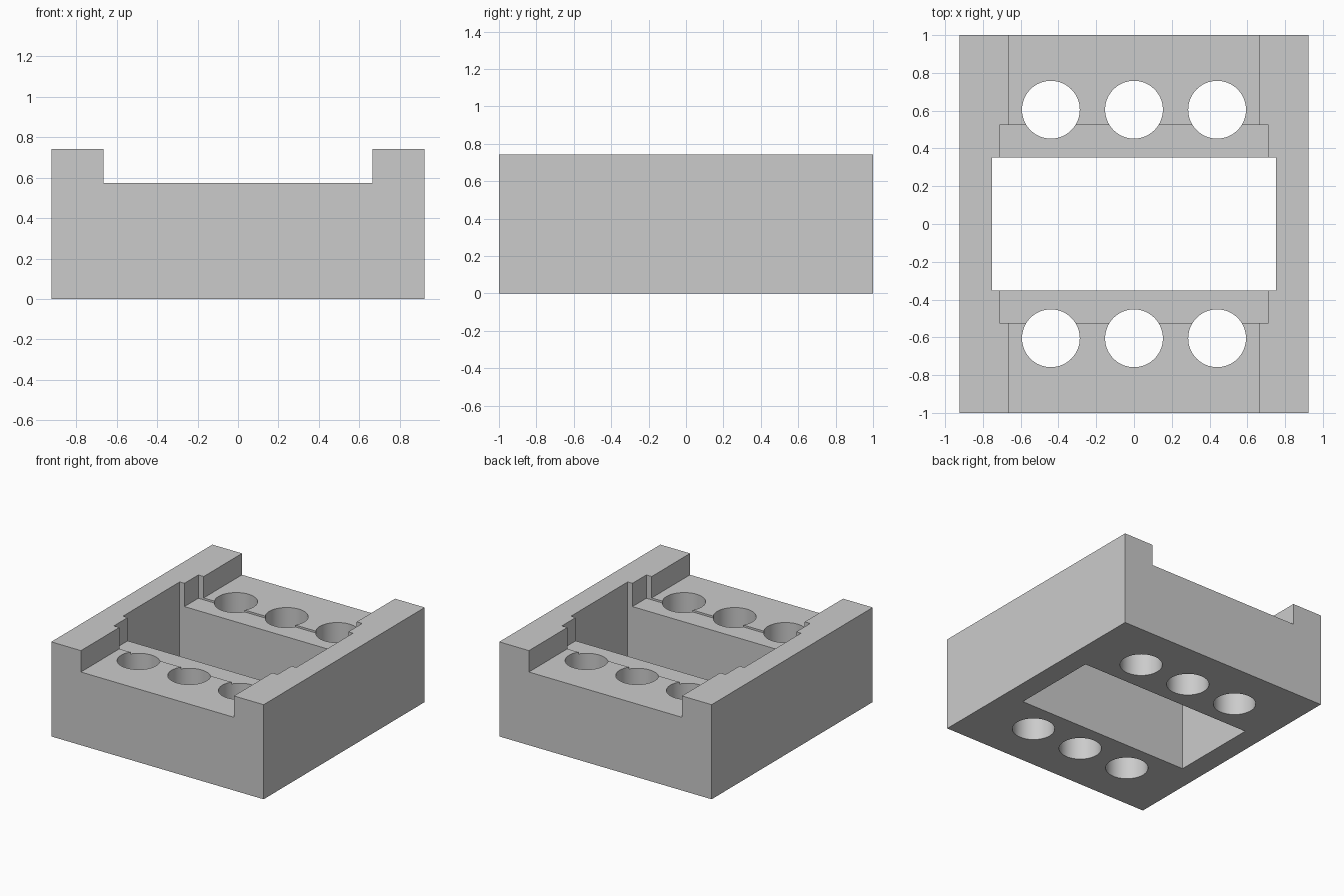
import bpy
import math

cube = bpy.data.objects.get("Cube")
if cube:
    bpy.data.objects.remove(cube, do_unlink=True)

WIDTH, DEPTH, HEIGHT = 1.846, 2.0, 0.743
DECK = 0.575          # height of the deck between the side rails
RECESS = 0.56         # slightly lower middle band of the deck

grey = bpy.data.materials.new("light grey")
grey.use_nodes = True
colour = (0.6, 0.6, 0.6, 1)
grey.diffuse_color = colour
grey.node_tree.nodes["Principled BSDF"].inputs["Base Color"].default_value = colour


def box(name, width, depth, bottom, top):
    bpy.ops.mesh.primitive_cube_add(size=1, location=(0, 0, (bottom + top) / 2))
    obj = bpy.context.object
    obj.name = name
    obj.scale = (width, depth, top - bottom)
    bpy.ops.object.transform_apply(location=True, rotation=False, scale=True)
    return obj


def hole(x, y):
    bpy.ops.mesh.primitive_cylinder_add(vertices=64, radius=0.153, depth=2, location=(x, y, 0.4))
    obj = bpy.context.object
    obj.name = "hole_cutter"
    return obj


# Solid block
block = box("holder_block", WIDTH, DEPTH, 0, HEIGHT)
block.data.materials.append(grey)

# Lengthwise channel, wider middle recess and through window
cutters = [
    box("channel_cutter", 1.33, 2.4, DECK, 1),
    box("recess_cutter", 1.424, 1.048, RECESS, 1.1),
    box("window_cutter", 1.506, 0.704, -0.2, 1.2),
]

# Two rows of three round through holes
for y in (-0.605, 0.605):
    for x in (-0.44, 0, 0.44):
        cutters.append(hole(x, y))

bpy.ops.object.select_all(action='DESELECT')
block.select_set(True)
bpy.context.view_layer.objects.active = block
for cutter in cutters:
    cutter.hide_render = True
    cut = block.modifiers.new("cut", 'BOOLEAN')
    cut.operation = 'DIFFERENCE'
    cut.solver = 'EXACT'
    cut.object = cutter
    bpy.ops.object.modifier_apply(modifier=cut.name)
    bpy.data.objects.remove(cutter, do_unlink=True)

# Smooth hole walls, crisp edges elsewhere
bpy.ops.object.shade_smooth_by_angle(angle=math.radians(30))
